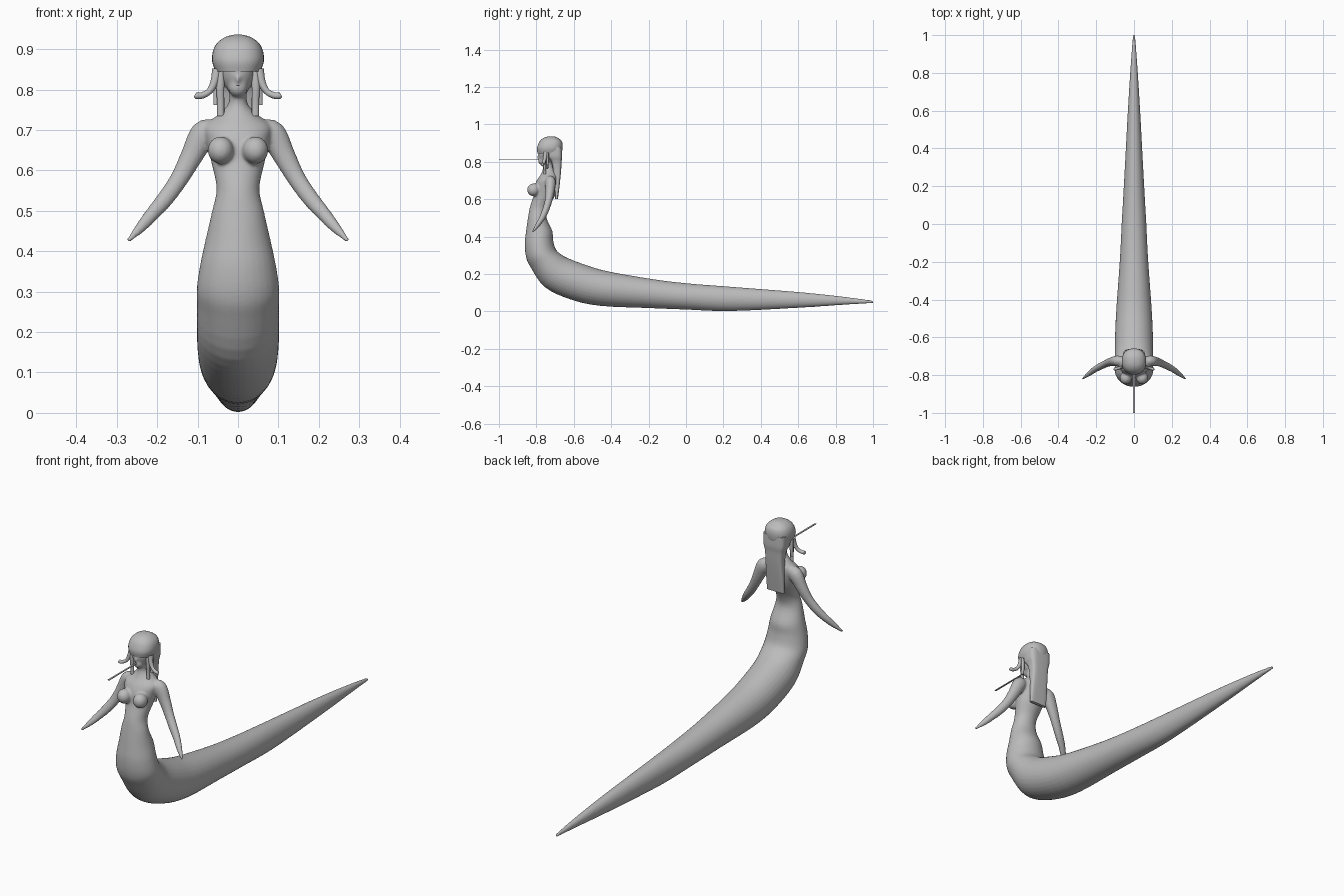
import bpy, bmesh, math
from mathutils import Vector, Matrix

cube = bpy.data.objects.get("Cube")
if cube:
    bpy.data.objects.remove(cube)

grey = bpy.data.materials.new("plain grey")
grey.use_nodes = True
grey.diffuse_color = (0.5, 0.5, 0.5, 1)
grey.node_tree.nodes["Principled BSDF"].inputs["Base Color"].default_value = (0.5, 0.5, 0.5, 1)


def refine(rows, steps):
    """Catmull-Rom interpolation of rows of numbers."""
    out = []
    for i in range(len(rows) - 1):
        p0, p1 = rows[max(i - 1, 0)], rows[i]
        p2, p3 = rows[i + 1], rows[min(i + 2, len(rows) - 1)]
        for s in range(steps):
            t = s / steps
            out.append([b + 0.5 * t * (c - a + t * (2 * a - 5 * b + 4 * c - d + t * (3 * (b - c) + d - a)))
                        for a, b, c, d in zip(p0, p1, p2, p3)])
    out.append(list(rows[-1]))
    return out


def loft(bm, sections, power=2, sides=32):
    """Skin closed rings given as (centre, half axis, half axis)."""
    rings = []
    for centre, a, b in sections:
        ring = []
        for k in range(sides):
            ang = math.tau * k / sides
            c, s = math.cos(ang), math.sin(ang)
            u = math.copysign(abs(c) ** (2 / power), c)
            v = math.copysign(abs(s) ** (2 / power), s)
            ring.append(bm.verts.new(centre + a * u + b * v))
        rings.append(ring)
    for r0, r1 in zip(rings, rings[1:]):
        for k in range(sides):
            j = (k + 1) % sides
            bm.faces.new((r0[k], r0[j], r1[j], r1[k]))
    bm.faces.new(rings[0])
    bm.faces.new(rings[-1])


def trunk(bm, rows, power=2, steps=4):
    """Rows: front y, front z, back y, back z, half width."""
    sections = []
    for fy, fz, by, bz, hw in refine(rows, steps):
        front, back = Vector((0, fy, fz)), Vector((0, by, bz))
        sections.append(((front + back) / 2, Vector((hw, 0, 0)), (front - back) / 2))
    loft(bm, sections, power)


def tube(bm, rows, side, flat=1, steps=4):
    """Rows: x, y, z, radius; side mirrors in x."""
    rows = refine(rows, steps)
    pts = [Vector((side * r[0], r[1], r[2])) for r in rows]
    sections = []
    for i, p in enumerate(pts):
        tangent = (pts[min(i + 1, len(pts) - 1)] - pts[max(i - 1, 0)]).normalized()
        a = tangent.cross(Vector((0, 1, 0))).normalized()
        b = tangent.cross(a)
        sections.append((p, a * rows[i][3], b * rows[i][3] * flat))
    loft(bm, sections, sides=16)


def ball(bm, centre, radii):
    matrix = Matrix.Translation(centre) @ Matrix.Diagonal((*radii, 1))
    bmesh.ops.create_uvsphere(bm, u_segments=32, v_segments=20, radius=1, matrix=matrix)


def finish(bm, name):
    bmesh.ops.recalc_face_normals(bm, faces=bm.faces)
    mesh = bpy.data.meshes.new(name)
    bm.to_mesh(mesh)
    bm.free()
    mesh.materials.append(grey)
    obj = bpy.data.objects.new(name, mesh)
    bpy.context.collection.objects.link(obj)
    bpy.ops.object.select_all(action='DESELECT')
    obj.select_set(True)
    bpy.context.view_layer.objects.active = obj
    bpy.ops.object.shade_smooth_by_angle(angle=math.radians(50))
    return obj


# Torso flowing into the long tail
bm = bmesh.new()
trunk(bm, [
    (-.77, .80, -.715, .80, .022),
    (-.765, .765, -.71, .765, .024),
    (-.775, .735, -.69, .74, .05),
    (-.795, .705, -.685, .715, .082),
    (-.81, .67, -.685, .675, .078),
    (-.815, .62, -.70, .62, .066),
    (-.835, .555, -.735, .555, .053),
    (-.845, .50, -.745, .50, .064),
    (-.855, .43, -.715, .43, .08),
    (-.862, .36, -.71, .38, .093),
    (-.855, .29, -.695, .33, .102),
    (-.83, .235, -.66, .30, .102),
    (-.755, .13, -.62, .28, .102),
    (-.62, .065, -.54, .25, .1),
    (-.46, .03, -.42, .215, .093),
    (-.2, .018, -.18, .173, .075),
    (0, .01, .01, .15, .065),
    (.235, .002, .24, .132, .052),
    (.61, .02, .61, .103, .032),
    (.85, .036, .85, .078, .017),
    (1, .044, 1, .058, .006)])

# Arms and breasts
for side in (-1, 1):
    tube(bm, [(.06, -.73, .695, .028), (.085, -.725, .69, .034), (.115, -.728, .635, .028),
              (.145, -.738, .58, .023), (.18, -.755, .53, .021), (.21, -.772, .495, .018),
              (.24, -.795, .46, .014), (.273, -.82, .425, .005)], side, flat=.85)
    ball(bm, (side * .043, -.815, .65), (.032, .034, .034))

# Face, chin and nose
ball(bm, (0, -.74, .845), (.042, .05, .058))
ball(bm, (0, -.765, .805), (.024, .025, .024))
ball(bm, (0, -.787, .825), (.005, .01, .012))

body = finish(bm, "body")
remesh = body.modifiers.new("blend", 'REMESH')
remesh.mode = 'VOXEL'
remesh.voxel_size = .005
remesh.use_smooth_shade = True
soften = body.modifiers.new("soften", 'SMOOTH')
soften.factor = .5
soften.iterations = 6

# Hair cap with a straight fringe
bm = bmesh.new()
trunk(bm, [(-.793, .845, -.665, .845, .056), (-.797, .87, -.66, .87, .064),
           (-.79, .895, -.66, .895, .062), (-.778, .915, -.668, .915, .052),
           (-.757, .93, -.69, .93, .032), (-.735, .936, -.705, .936, .01)], power=2.3)
finish(bm, "hair_cap")

# Long hair hanging down the back
bm = bmesh.new()
trunk(bm, [(-.74, .88, -.664, .88, .058), (-.74, .83, -.662, .83, .057),
           (-.72, .80, -.665, .80, .049), (-.71, .75, -.668, .75, .045),
           (-.705, .68, -.675, .68, .046), (-.70, .60, -.685, .60, .045)], power=4)
finish(bm, "back_hair")

# Loose strands beside the face
for side, label in ((1, "left"), (-1, "right")):
    bm = bmesh.new()
    tube(bm, [(.052, -.75, .85, .012), (.058, -.755, .82, .01), (.07, -.76, .797, .008),
              (.088, -.765, .786, .008), (.103, -.768, .785, .008), (.107, -.768, .786, .004)], side)
    finish(bm, label + "_curled_strand")
    bm = bmesh.new()
    tube(bm, [(.042, -.755, .85, .009), (.044, -.757, .81, .01),
              (.043, -.755, .77, .009), (.043, -.755, .735, .009)], side, flat=.7)
    tube(bm, [(.052, -.74, .85, .009), (.052, -.74, .80, .009),
              (.054, -.742, .762, .007)], side, flat=.7)
    finish(bm, label + "_side_locks")

# Thin forked-out tongue reaching forward
bm = bmesh.new()
bmesh.ops.create_cube(bm, size=1, matrix=Matrix.Translation((0, -.89, .81)) @ Matrix.Diagonal((.008, .22, .003, 1)))
finish(bm, "tongue")
